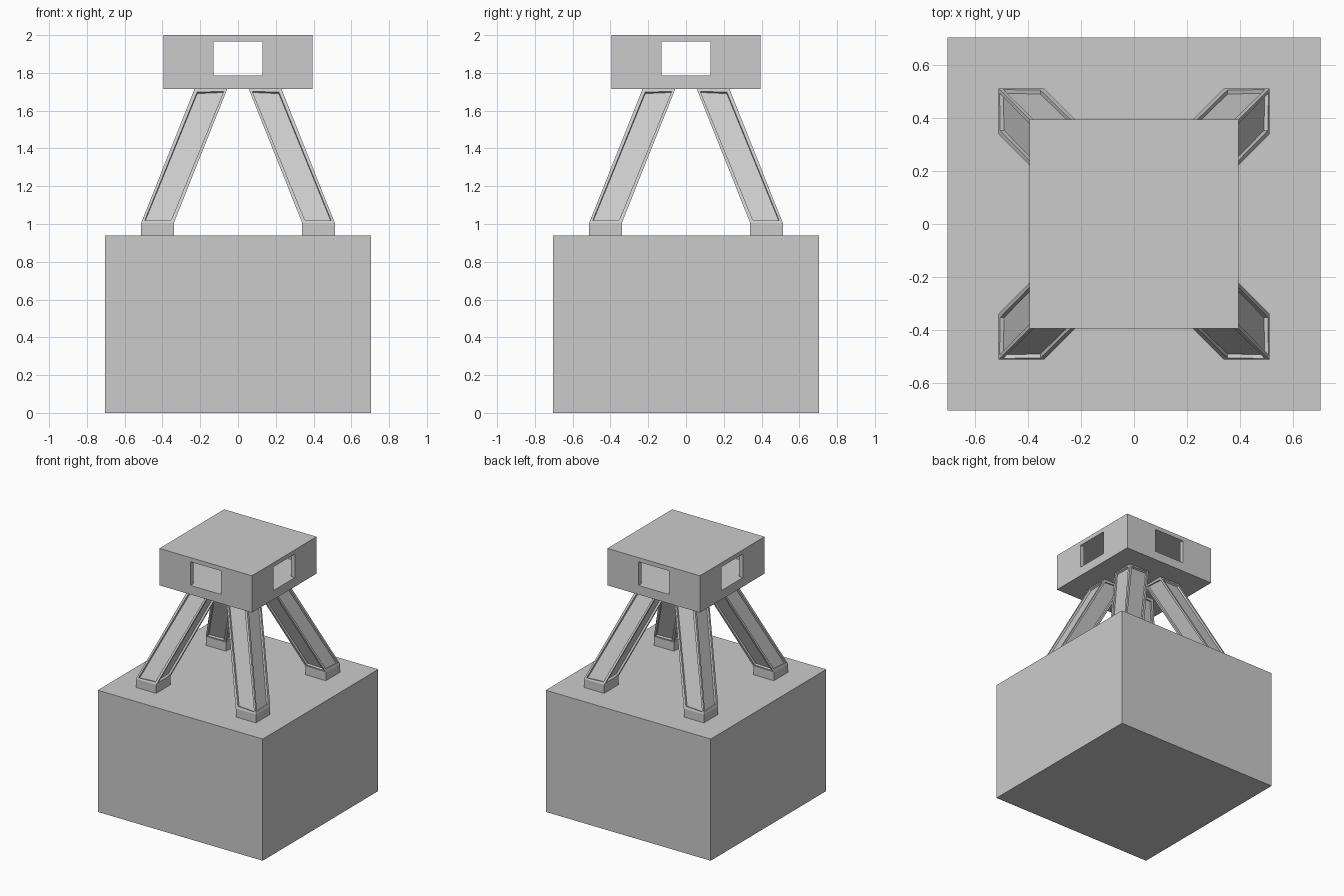
import bpy, bmesh

if "Cube" in bpy.data.objects:
    bpy.data.objects.remove(bpy.data.objects["Cube"])


def finish(bm, name):
    bmesh.ops.recalc_face_normals(bm, faces=bm.faces)
    mesh = bpy.data.meshes.new(name)
    bm.to_mesh(mesh)
    bm.free()
    obj = bpy.data.objects.new(name, mesh)
    bpy.context.collection.objects.link(obj)
    return obj


def add_box(bm, x, y, z):
    ret = bmesh.ops.create_cube(bm, size=1)
    for v in ret["verts"]:
        v.co = [r[0] if c < 0 else r[1] for c, r in zip(v.co, (x, y, z))]


def box(name, x, y, z):
    bm = bmesh.new()
    add_box(bm, x, y, z)
    return finish(bm, name)


# Solid plinth
box("base_block", (-.705, .705), (-.705, .705), (0, .94))

# Slanted legs with recessed panels on all four sides, each on a square foot
for sx, sy, place in ((-1, -1, "front_left"), (1, -1, "front_right"),
                      (-1, 1, "back_left"), (1, 1, "back_right")):
    xs = sorted((sx * .34, sx * .513))
    ys = sorted((sy * .34, sy * .513))
    box(place + "_foot", xs, ys, (.94, 1.005))
    bm = bmesh.new()
    add_box(bm, xs, ys, (1.005, 1.715))
    for v in bm.verts:
        if v.co.z > 1.5:
            v.co.x -= sx * .283
            v.co.y -= sy * .283
    bmesh.ops.recalc_face_normals(bm, faces=bm.faces)
    sides = [f for f in bm.faces if abs(f.normal.z) < .9]
    bmesh.ops.inset_individual(bm, faces=sides, thickness=.023)
    bmesh.ops.inset_individual(bm, faces=sides, thickness=.002, depth=-.015)
    finish(bm, place + "_leg")

# Hollow lantern house with one window through each wall
house = box("top_house", (-.395, .395), (-.395, .395), (1.715, 2))
cutters = [
    box("room_cutter", (-.36, .36), (-.36, .36), (1.785, 1.967)),
    box("window_cutter_x", (-.5, .5), (-.13, .13), (1.785, 1.967)),
    box("window_cutter_y", (-.13, .13), (-.5, .5), (1.785, 1.967)),
]
for c in cutters:
    c.hide_render = True
    c.hide_set(True)
    mod = house.modifiers.new(c.name, "BOOLEAN")
    mod.operation = "DIFFERENCE"
    mod.solver = "EXACT"
    mod.object = c
